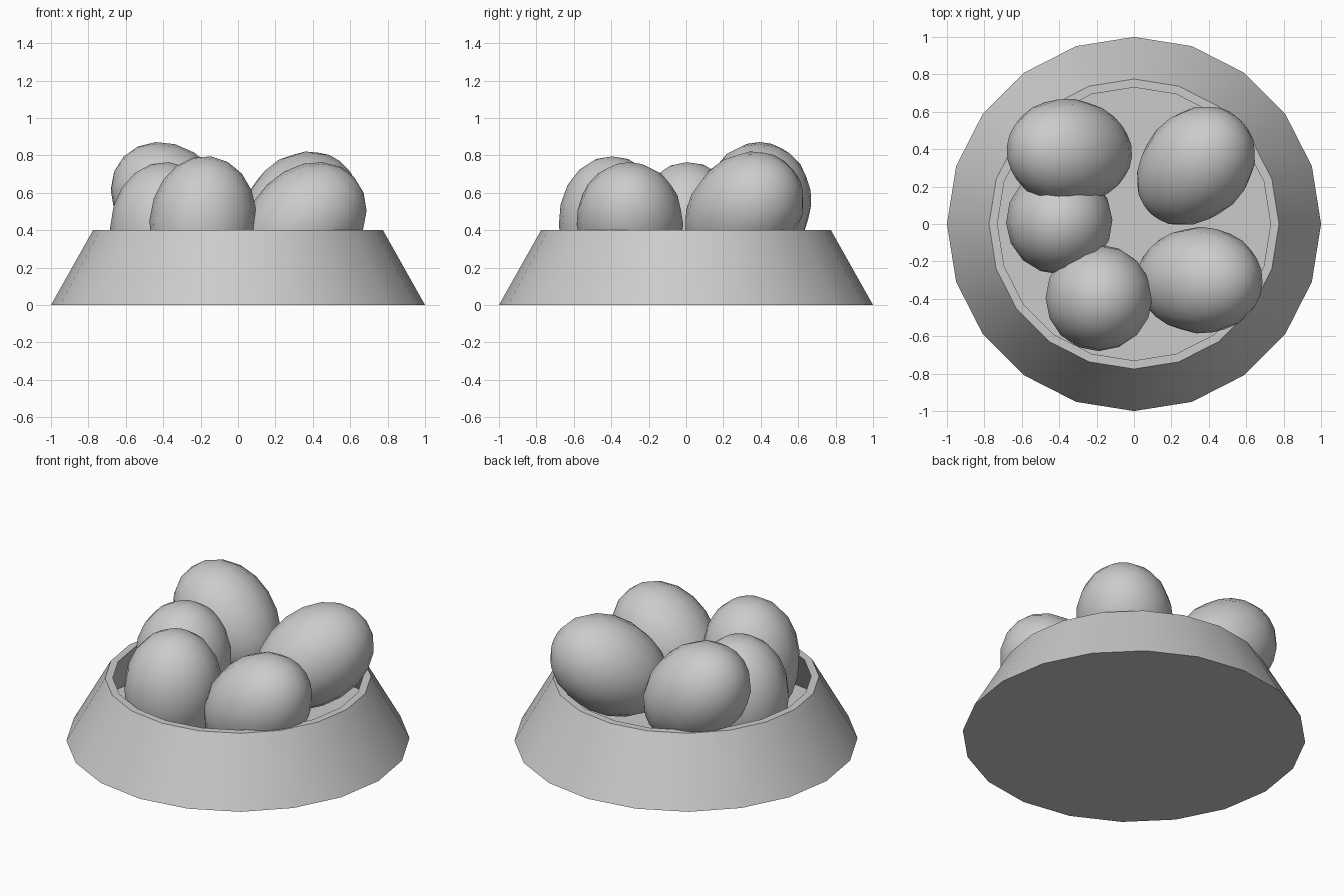
import bpy, bmesh, math
from mathutils import Vector

if "Cube" in bpy.data.objects:
    bpy.data.objects.remove(bpy.data.objects["Cube"])


def lathe(name, profile, segments):
    """Revolve (radius, height) points around z; radius 0 makes a pole."""
    bm = bmesh.new()
    rings = []
    for r, z in profile:
        if r < 1e-5:
            rings.append([bm.verts.new((0, 0, z))] * segments)
        else:
            rings.append([bm.verts.new((r * math.cos(2 * math.pi * i / segments),
                                        r * math.sin(2 * math.pi * i / segments), z))
                          for i in range(segments)])
    for low, high in zip(rings, rings[1:]):
        for i in range(segments):
            j = (i + 1) % segments
            bm.faces.new(list(dict.fromkeys((low[i], low[j], high[j], high[i]))))
    bmesh.ops.recalc_face_normals(bm, faces=bm.faces)
    mesh = bpy.data.meshes.new(name)
    bm.to_mesh(mesh)
    bm.free()
    ob = bpy.data.objects.new(name, mesh)
    bpy.context.collection.objects.link(ob)
    bpy.ops.object.select_all(action='DESELECT')
    ob.select_set(True)
    bpy.context.view_layer.objects.active = ob
    bpy.ops.object.shade_smooth_by_angle(angle=math.radians(40))
    return ob


# Flared twenty-sided bowl with a thin wall
lathe("bowl", [(0, 0), (1, 0), (0.775, 0.4), (0.73, 0.4), (0.93, 0.045), (0, 0.045)], 20)

# Eggs: blunt end along the axis direction
HALF_LENGTH, RADIUS, STEPS = 0.375, 0.285, 10


def egg(name, centre, axis):
    profile = []
    for i in range(STEPS + 1):
        t = math.pi * (1 - i / STEPS)
        r = RADIUS * math.sin(t) * (1 + 0.06 * math.cos(t))
        profile.append((r, HALF_LENGTH * math.cos(t)))
    ob = lathe(name, profile, 16)
    ob.location = centre
    ob.rotation_euler = Vector(axis).to_track_quat('Z', 'Y').to_euler()


egg("egg_back_left", (-0.34, 0.385, 0.535), (-0.72, 0.05, 0.68))
egg("egg_back_right", (0.325, 0.305, 0.50), (0.58, 0.6, 0.55))
egg("egg_front_right", (0.345, -0.30, 0.43), (0.74, -0.03, 0.67))
egg("egg_front_left", (-0.19, -0.395, 0.422), (0.12, 0.0, 1))
egg("egg_left", (-0.40, 0.015, 0.39), (0.08, -0.03, 1))
